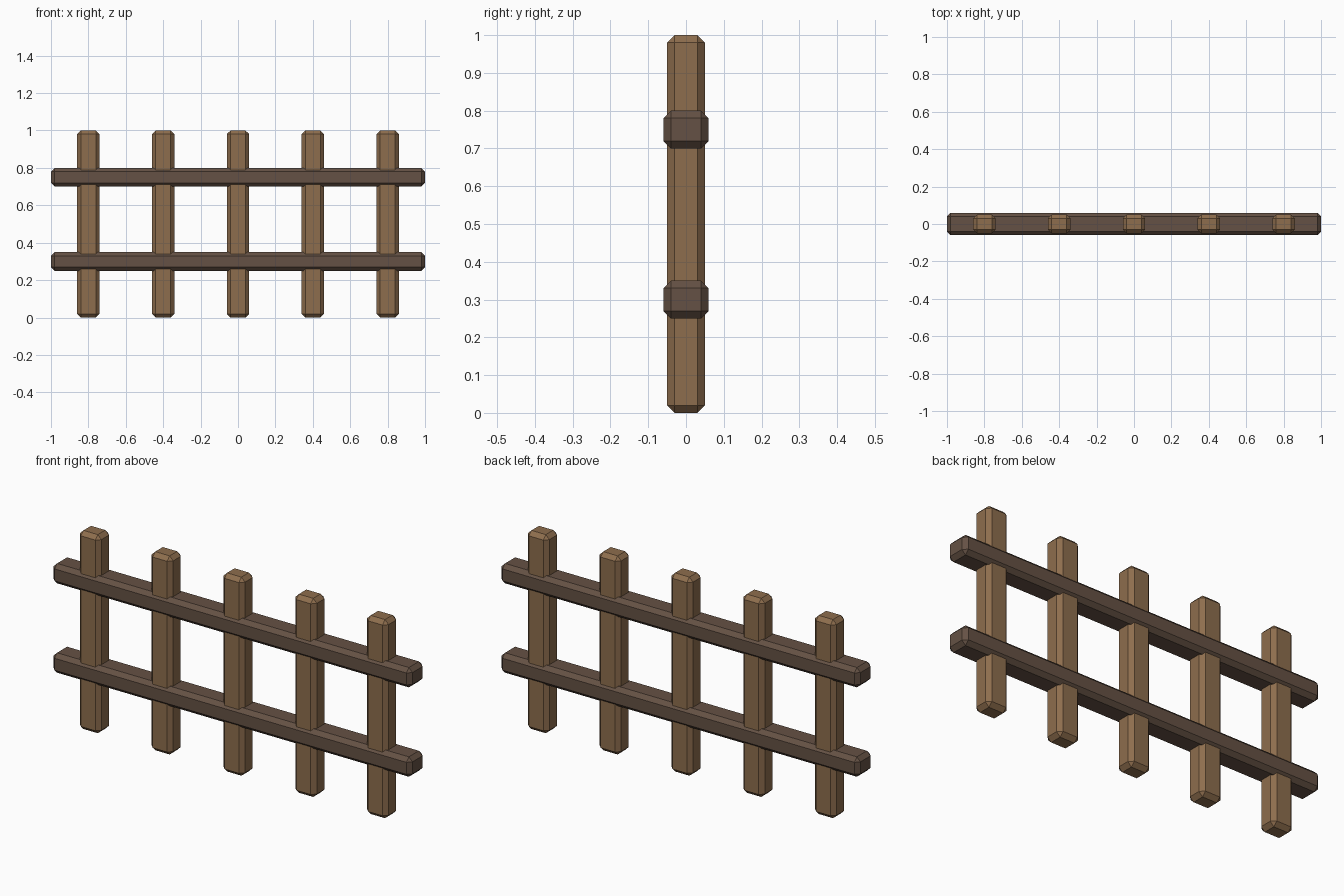
import bpy

if "Cube" in bpy.data.objects:
    bpy.data.objects.remove(bpy.data.objects["Cube"])


def material(name, color):
    mat = bpy.data.materials.new(name)
    mat.diffuse_color = color
    mat.use_nodes = True
    mat.node_tree.nodes["Principled BSDF"].inputs["Base Color"].default_value = mat.diffuse_color
    return mat


def beam(name, location, size, mat):
    bpy.ops.mesh.primitive_cube_add(size=1, location=location)
    obj = bpy.context.object
    obj.name = name
    obj.scale = size
    bpy.ops.object.transform_apply(location=False, rotation=False, scale=True)
    chamfer = obj.modifiers.new("Chamfer", 'BEVEL')
    chamfer.width = 0.02
    chamfer.segments = 1
    obj.data.materials.append(mat)
    return obj


post_wood = material("post_wood", (0.27, 0.155, 0.075, 1))
rail_wood = material("rail_wood", (0.13, 0.083, 0.058, 1))

# Upright posts
for i in range(5):
    beam(f"post_{i + 1}", (-0.8 + 0.4 * i, 0, 0.5), (0.12, 0.1, 1.0), post_wood)

# Horizontal rails
for name, z in (("lower_rail", 0.3), ("upper_rail", 0.75)):
    beam(name, (0, 0, z), (2.0, 0.12, 0.1), rail_wood)
